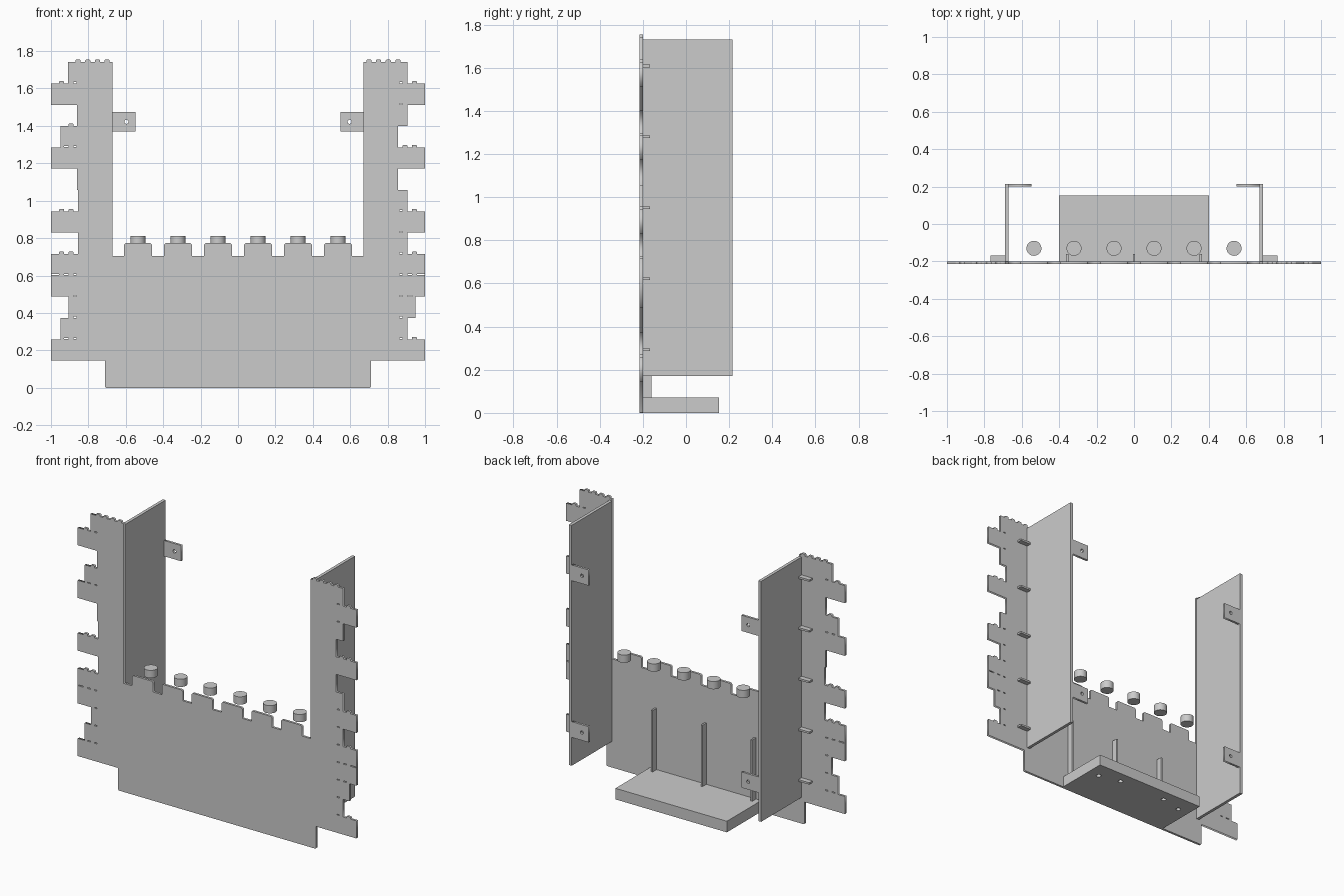
import bpy, math

if "Cube" in bpy.data.objects:
    bpy.data.objects.remove(bpy.data.objects["Cube"])

STEP, Z0 = 0.114, 0.145            # brick row height, first row bottom
FRONT, BACK = -0.215, -0.2         # front plate faces
STUDS = (0.943, 0.893)             # stud centres on side bricks


def box(name, x0, x1, y0, y1, z0, z1):
    bpy.ops.mesh.primitive_cube_add(size=1)
    o = bpy.context.object
    o.name = name
    o.location = ((x0 + x1) / 2, (y0 + y1) / 2, (z0 + z1) / 2)
    o.scale = (abs(x1 - x0), abs(y1 - y0), abs(z1 - z0))
    bpy.ops.object.transform_apply(location=True, rotation=False, scale=True)
    return o


def sheet(name, loops, y0, y1):
    """Flat sheet in the xz plane; the first loop is the outline, the rest holes."""
    cu = bpy.data.curves.new(name, 'CURVE')
    cu.dimensions = '2D'
    cu.fill_mode = 'BOTH'
    cu.extrude = (y1 - y0) / 2
    for pts in loops:
        sp = cu.splines.new('POLY')
        sp.points.add(len(pts) - 1)
        for p, (x, z) in zip(sp.points, pts):
            p.co = (x, z, 0, 1)
        sp.use_cyclic_u = True
    o = bpy.data.objects.new(name, cu)
    bpy.context.collection.objects.link(o)
    o.location.y = (y0 + y1) / 2
    o.rotation_euler.x = math.pi / 2
    bpy.ops.object.select_all(action='DESELECT')
    o.select_set(True)
    bpy.context.view_layer.objects.active = o
    bpy.ops.object.convert(target='MESH')
    return bpy.context.object


def rect(x0, x1, z0, z1):
    return [(x0, z0), (x1, z0), (x1, z1), (x0, z1)]


def bump(x, z, w=0.014, h=0.013, c=0.004):
    """Chamfered stud, walked from larger x to smaller x."""
    return [(x + w, z), (x + w, z + h - c), (x + w - c, z + h),
            (x - w + c, z + h), (x - w, z + h - c), (x - w, z)]


def tower(rows):
    """Outline of one stepped brick side (for +x) and the slits between bricks."""
    pts, slits = [(0.705, 0), (0.71, 0.005), (0.71, Z0)], []
    for i, xo in enumerate(rows):
        z, top = Z0 + i * STEP, Z0 + (i + 1) * STEP
        pts += [(xo, z), (xo, top)]
        if i == len(rows) - 1:
            for x in (0.855, 0.803, 0.751, 0.7):
                pts += bump(x, top)
            pts.append((0.671, top))
            break
        nxt = rows[i + 1]
        for x in STUDS:
            if nxt < x - 0.014 and x + 0.014 < xo:
                pts += bump(x, top)
        end = min(xo, nxt) - 0.004
        for a, b in ((0.863, 0.88), (0.907, 0.93), (0.957, 0.996)):
            if min(b, end) - a > 0.008:
                slits.append(rect(a, min(b, end), top + 0.001, top + 0.007))
    return pts, slits


def flip(pts):
    return [(-x, z) for x, z in pts]


# Front plate: brick towers on both sides joined by a crenellated wall
left, lslits = tower([1, .95, .905, 1, 1, .855, 1, .855, .862, 1, .95, .862, 1, .908])
right, rslits = tower([1, .905, .95, 1, 1, .905, 1, .905, .855, 1, .855, .905, 1, .905])
centres = [-0.535 + 0.214 * i for i in range(6)]
wall = [(0.671, 0.705)]
for c in reversed(centres):
    wall += bump(c, 0.705, 0.075, 0.068, 0.008)
wall.append((-0.671, 0.705))
outline = right + wall + flip(left)[::-1]
sheet("front_wall", [outline] + rslits + [flip(s) for s in lslits], FRONT, BACK)

# Round pegs behind the battlements
for i, c in enumerate(centres):
    bpy.ops.mesh.primitive_cylinder_add(vertices=40, radius=0.04, depth=0.05,
                                        location=(c, -0.13, 0.786))
    bpy.context.object.name = f"peg_{i + 1}"
    bpy.ops.object.shade_smooth_by_angle()

for s, side in ((-1, "left"), (1, "right")):
    # Deep side panel
    box(f"{side}_side_panel", s * 0.67, s * 0.69, BACK, 0.215, 0.17, 1.73)
    # Mounting brackets with screw holes
    for z, level in ((0.405, "lower"), (1.422, "upper")):
        hole = [(s * 0.597 + 0.011 * math.cos(a * math.pi / 8),
                 z + 0.011 * math.sin(a * math.pi / 8)) for a in range(16)]
        sheet(f"{side}_{level}_bracket",
              [rect(s * 0.548, s * 0.671, z - 0.051, z + 0.051), hole], 0.2, 0.215)
    # Small stiffening tabs outside the panel
    for i in range(5):
        z = 0.292 + i * 0.329
        box(f"{side}_tab_{i + 1}", s * 0.69, s * 0.767, BACK, -0.168, z - 0.006, z + 0.006)

# Base shelf with blind holes underneath
shelf = box("base_shelf", -0.4, 0.4, BACK, 0.152, 0, 0.072)
for x, y in ((0.32, 0.043), (0.173, 0.077), (-0.173, 0.077), (-0.32, 0.043)):
    bpy.ops.mesh.primitive_cylinder_add(vertices=24, radius=0.015, depth=0.1,
                                        location=(x, y, 0))
    cutter = bpy.context.object
    m = shelf.modifiers.new("hole", 'BOOLEAN')
    m.operation, m.object, m.solver = 'DIFFERENCE', cutter, 'EXACT'
    bpy.context.view_layer.objects.active = shelf
    bpy.ops.object.modifier_apply(modifier=m.name)
    bpy.data.objects.remove(cutter)

# Vertical ribs on the back of the wall
for x, label in ((-0.357, "left"), (0, "middle"), (0.357, "right")):
    box(f"{label}_rib", x - 0.006, x + 0.006, BACK, -0.16, 0.072, 0.47)
